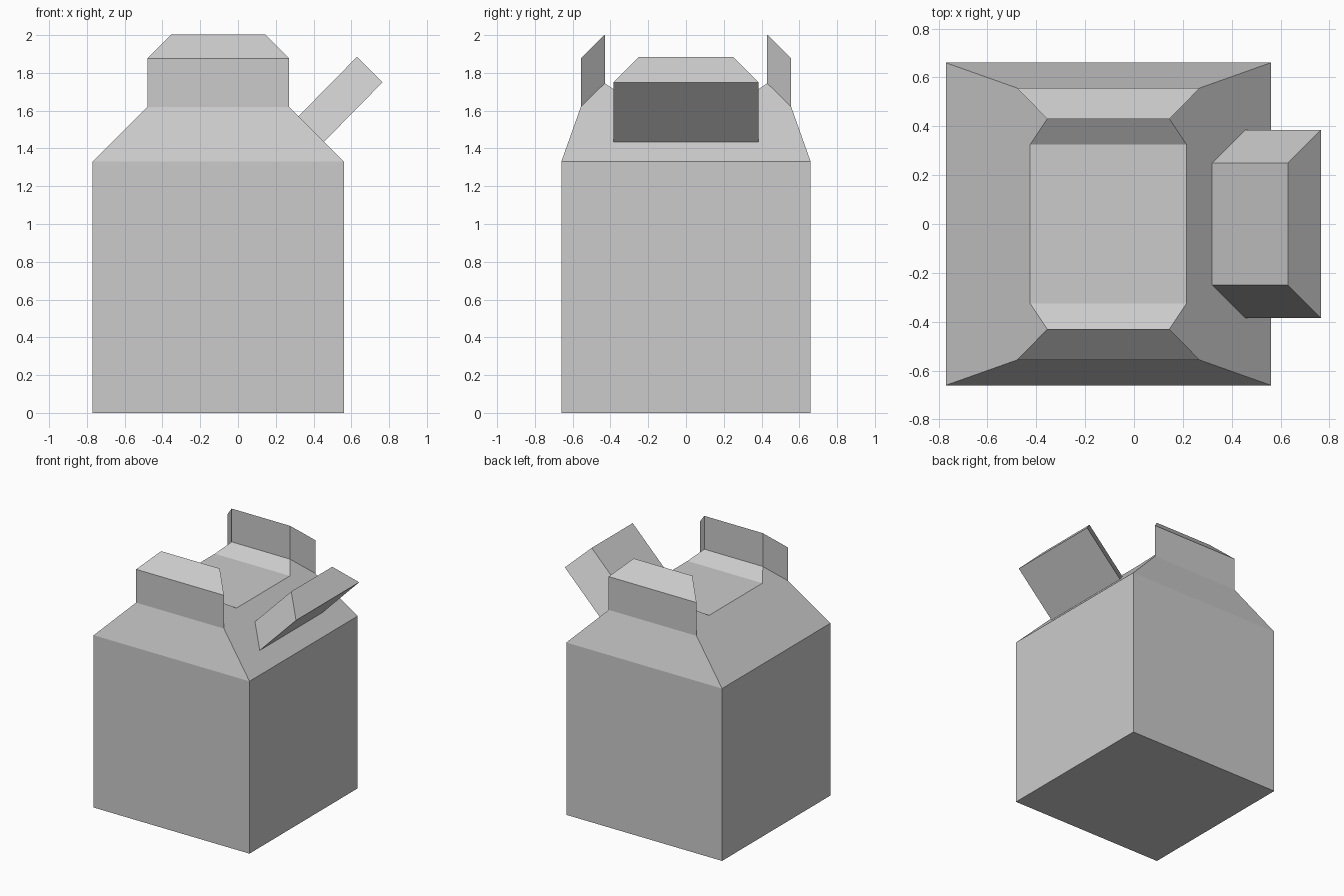
import bpy, bmesh
from mathutils import Vector

if "Cube" in bpy.data.objects:
    bpy.data.objects.remove(bpy.data.objects["Cube"])

CX = -0.105  # carton centre in x (the spout sticks out to the right)


def make_object(name, faces):
    """Mesh object from a list of faces, each a list of points."""
    bm = bmesh.new()
    for pts in faces:
        bm.faces.new([bm.verts.new(p) for p in pts])
    bmesh.ops.remove_doubles(bm, verts=bm.verts, dist=1e-4)
    bmesh.ops.recalc_face_normals(bm, faces=bm.faces)
    me = bpy.data.meshes.new(name)
    bm.to_mesh(me)
    bm.free()
    ob = bpy.data.objects.new(name, me)
    bpy.context.collection.objects.link(ob)
    return ob


def prism(name, base, offset):
    """Walls and end cap swept from a base outline; the base stays open."""
    base = [Vector(p) for p in base]
    top = [p + Vector(offset) for p in base]
    n = len(base)
    walls = [[base[i], base[(i + 1) % n], top[(i + 1) % n], top[i]] for i in range(n)]
    return make_object(name, walls + [top])


def corners(hx, hy, z):
    """Rectangle corners, counter-clockwise from front left."""
    return [(CX - hx, -hy, z), (CX + hx, -hy, z), (CX + hx, hy, z), (CX - hx, hy, z)]


# Horizontal rings from the base up to the rims, then down into the recess
floor = corners(0.665, 0.66, 0)
edge = corners(0.665, 0.66, 1.33)
fold = corners(0.375, 0.557, 1.62)
rim = corners(0.25, 0.43, 1.745)
recess = corners(0.32, 0.325, 1.675)

# Spout footprint on the right shoulder
s0, s1, s2, s3 = spout = [(0.455, -0.385, 1.435), (0.455, 0.385, 1.435),
                          (0.32, 0.25, 1.57), (0.32, -0.25, 1.57)]

# Carton body: base, walls, front and back shoulders, recessed top
faces = [floor, recess]
for i in range(4):
    j = (i + 1) % 4
    faces.append([floor[i], floor[j], edge[j], edge[i]])
for i, j in ((0, 1), (2, 3)):
    faces.append([edge[i], edge[j], fold[j], fold[i]])
    faces.append([rim[i], rim[j], recess[j], recess[i]])
# Left shoulder, then right shoulder around the spout opening
faces.append([edge[3], edge[0], fold[0], rim[0], recess[0], recess[3], rim[3], fold[3]])
faces += [[edge[1], edge[2], s1, s0],
          [edge[2], fold[2], rim[2], recess[2], s2, s1],
          [recess[2], recess[1], s3, s2],
          [recess[1], rim[1], fold[1], edge[1], s0, s3]]
make_object("carton_body", faces)

# Front and back raised flaps
for name, i, j in (("front_flap", 0, 1), ("back_flap", 2, 3)):
    prism(name, [fold[i], fold[j], rim[j], rim[i]], (0, 0, 0.257))

# Slanted spout on the right shoulder
prism("spout", spout, (0.31, 0, 0.315))
